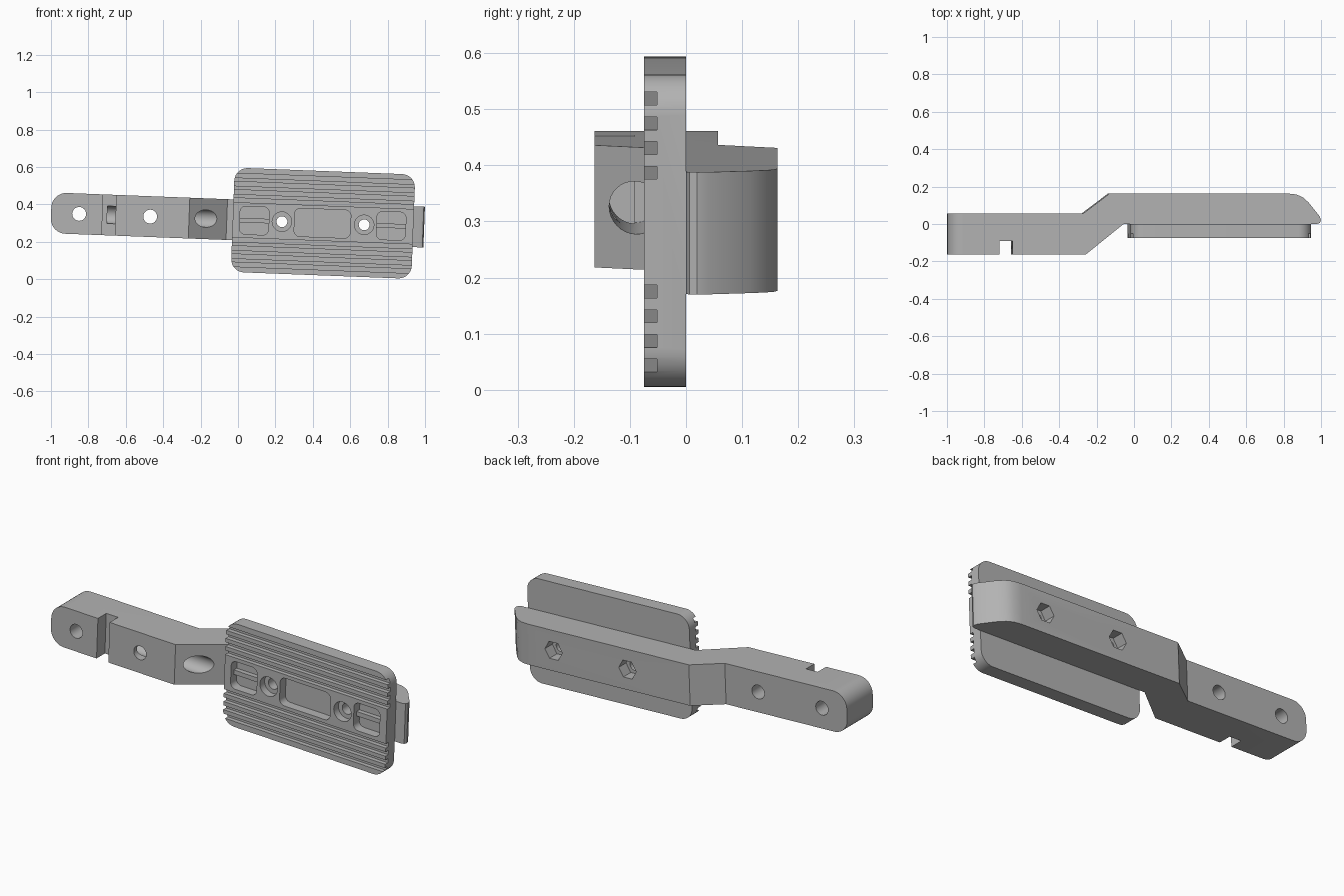
import bpy, bmesh
from math import sin, cos, pi, radians
from mathutils import Matrix, Vector

if "Cube" in bpy.data.objects:
    bpy.data.objects.remove(bpy.data.objects["Cube"])

grey = bpy.data.materials.new("light grey")
grey.use_nodes = True
grey.diffuse_color = (0.45, 0.45, 0.45, 1)
grey.node_tree.nodes["Principled BSDF"].inputs["Base Color"].default_value = grey.diffuse_color


def prism(name, pts, axis, lo, hi, bevel=None):
    """Extrude a 2D outline along one axis; bevel = (edge rule, radius)."""
    place = {"x": lambda a, b, t: (t, a, b),
             "y": lambda a, b, t: (a, t, b),
             "z": lambda a, b, t: (a, b, t)}[axis]
    bm = bmesh.new()
    face = bm.faces.new([bm.verts.new(place(a, b, lo)) for a, b in pts])
    top = bmesh.ops.extrude_face_region(bm, geom=[face])["geom"]
    shift = Vector(place(0, 0, hi - lo))
    bmesh.ops.translate(bm, vec=shift, verts=[v for v in top if isinstance(v, bmesh.types.BMVert)])
    if bevel:
        rule, radius = bevel
        bmesh.ops.bevel(bm, geom=[e for e in bm.edges if rule(e)], offset=radius,
                        segments=10, profile=0.5, affect="EDGES")
    bmesh.ops.recalc_face_normals(bm, faces=bm.faces)
    mesh = bpy.data.meshes.new(name)
    bm.to_mesh(mesh)
    bm.free()
    mesh.materials.append(grey)
    obj = bpy.data.objects.new(name, mesh)
    bpy.context.collection.objects.link(obj)
    return obj


def ring(cx, cy, r, n=32):
    return [(cx + r * cos(2 * pi * i / n), cy + r * sin(2 * pi * i / n)) for i in range(n)]


def box(x0, x1, y0, y1):
    return [(x0, y0), (x1, y0), (x1, y1), (x0, y1)]


def rounded(x0, x1, y0, y1, r, n=8):
    pts = []
    corners = [(x1 - r, y1 - r), (x0 + r, y1 - r), (x0 + r, y0 + r), (x1 - r, y0 + r)]
    for k, (cx, cy) in enumerate(corners):
        for i in range(n + 1):
            a = pi / 2 * (k + i / n)
            pts.append((cx + r * cos(a), cy + r * sin(a)))
    return pts


def carve(obj, cutters):
    """Subtract the cutters one after another, then discard them."""
    for c in cutters:
        mod = obj.modifiers.new("cut", "BOOLEAN")
        mod.operation, mod.solver, mod.object = "DIFFERENCE", "EXACT", c
        c.hide_render = True
    bpy.context.view_layer.update()
    done = bpy.data.meshes.new_from_object(obj.evaluated_get(bpy.context.evaluated_depsgraph_get()))
    obj.modifiers.clear()
    obj.data = done
    for c in cutters:
        bpy.data.objects.remove(c)


screws = (0.235, 0.675)
half = 0.109

# Cranked arm: side outline extruded over its height, free end rounded
outline = [(-1, -0.163), (-0.262, -0.163), (-0.06, 0), (0.975, 0), (0.99, 0.006), (0.996, 0.02),
           (0.99, 0.04), (0.93, 0.115), (0.9, 0.142), (0.865, 0.158), (0.82, 0.163),
           (-0.135, 0.163), (-0.275, 0.057), (-1, 0.057)]
arm = prism("arm", outline, "z", -half, half,
            (lambda e: all(v.co.x < -0.99 for v in e.verts)
             and abs(e.verts[0].co.y - e.verts[1].co.y) > 0.1, 0.08))
cutters = [prism("notch_cutter", box(-0.725, -0.655, -0.3, -0.092), "z", -0.3, 0.3),
           prism("channel_cutter", ring(-0.09, 0.001, 0.047), "x", -0.7, 0.1)]
cutters += [prism("pivot_cutter", ring(x, 0, 0.037), "y", -0.3, 0.3) for x in (-0.85, -0.47)]
for x in screws:
    cutters.append(prism("screw_cutter", ring(x, 0, 0.029), "y", -0.3, 0.3))
    cutters.append(prism("nut_cutter", ring(x, 0, 0.052, 6), "y", 0.1, 0.3))
carve(arm, cutters)

# Ribbed grip plate
front = -0.075
plate = prism("grip_plate", rounded(-0.028, 0.938, -0.279, 0.279, 0.07), "y", front, 0)
cutters = []
for k in range(4):
    for side in (-1, 1):
        v = side * (0.106 + 0.044 * k)
        cutters.append(prism("groove_cutter", box(-0.2, 1.2, v - 0.0115, v + 0.0115),
                             "y", front - 0.1, front + 0.023))
for x in screws:
    cutters.append(prism("screw_cutter", ring(x, 0, 0.029), "y", -0.3, 0.3))
    cutters.append(prism("head_cutter", ring(x, 0, 0.052), "y", -0.3, front + 0.04))
for x0, x1 in ((0.01, 0.165), (0.302, 0.602), (0.742, 0.897)):
    cutters.append(prism("pocket_cutter", rounded(x0, x1, -0.075, 0.075, 0.03),
                         "y", -0.3, front + 0.05))
carve(plate, cutters)

# Cross bars inside the two outer pockets
bars = [prism(name, box(x0, x1, -0.012, 0.012), "y", front + 0.025, front + 0.055)
        for name, x0, x1 in (("right_pocket_bar", 0.005, 0.17), ("left_pocket_bar", 0.737, 0.902))]

# Tilt the whole assembly slightly and shade it
tilt = Matrix.Translation((0, 0, 0.317)) @ Matrix.Rotation(radians(2.2), 4, "Y")
bpy.ops.object.select_all(action="DESELECT")
for obj in [arm, plate] + bars:
    obj.data.transform(tilt)
    obj.select_set(True)
bpy.context.view_layer.objects.active = arm
bpy.ops.object.shade_smooth_by_angle(angle=radians(30))
